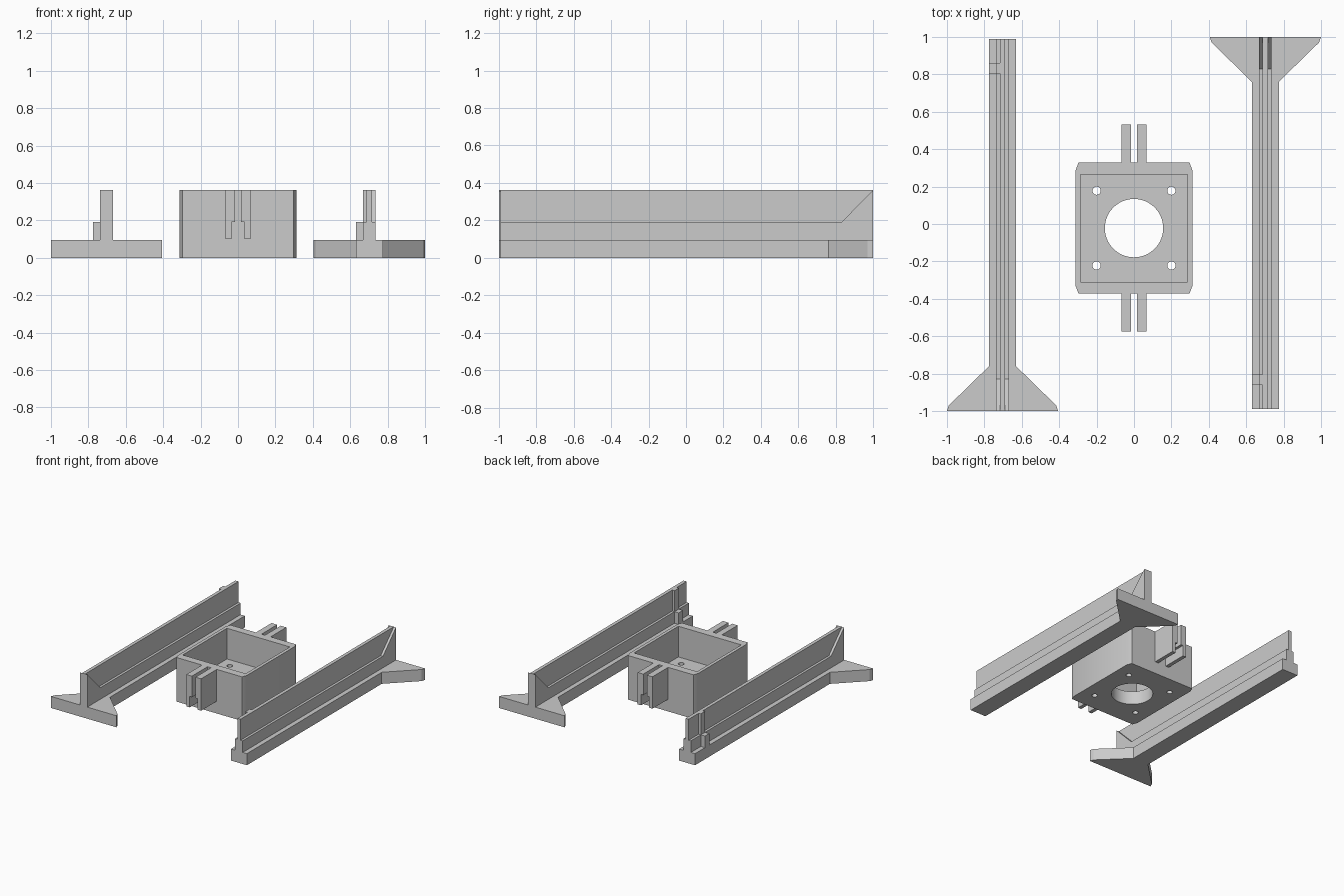
import bpy, bmesh
from mathutils import Vector

cube = bpy.data.objects.get("Cube")
if cube:
    bpy.data.objects.remove(cube, do_unlink=True)

grey = bpy.data.materials.new("light_grey")
grey.use_nodes = True
GREY = (0.6, 0.6, 0.6, 1)
grey.diffuse_color = GREY
grey.node_tree.nodes["Principled BSDF"].inputs["Base Color"].default_value = GREY

BASE, STEP, TOP = 0.095, 0.19, 0.362     # shared heights of rails and clips
AXES = {"x": (1, 2, 0), "y": (0, 2, 1), "z": (0, 1, 2)}


def prism(bm, outline, axis, start, end):
    """Extrude a flat outline along one axis."""
    u, v, w = AXES[axis]

    def point(p):
        co = Vector((0, 0, 0))
        co[u], co[v], co[w] = p[0], p[1], start
        return bm.verts.new(co)

    face = bm.faces.new([point(p) for p in outline])
    moved = bmesh.ops.extrude_face_region(bm, geom=[face])["geom"]
    shift = Vector((0, 0, 0))
    shift[w] = end - start
    bmesh.ops.translate(bm, vec=shift, verts=[g for g in moved if isinstance(g, bmesh.types.BMVert)])


def rect(a, b, c, d):
    return [(a, c), (b, c), (b, d), (a, d)]


def finish(bm, name):
    bmesh.ops.recalc_face_normals(bm, faces=bm.faces[:])
    mesh = bpy.data.meshes.new(name)
    bm.to_mesh(mesh)
    bm.free()
    mesh.materials.append(grey)
    obj = bpy.data.objects.new(name, mesh)
    bpy.context.collection.objects.link(obj)
    return obj


def rail(name, x, flip):
    """Stepped rail with a flared foot, end gussets and a stop on its -x side."""
    wide, mid, web = 0.072, 0.034, 0.014
    bm = bmesh.new()
    # Stepped section
    half = [(wide, 0), (wide, BASE), (mid, BASE), (mid, STEP), (web, STEP), (web, TOP)]
    prism(bm, half + [(-a, b) for a, b in reversed(half)], "y", -1, 0.99)
    for s in (-1, 1):
        # Foot wing
        wing = [(wide, -1), (0.297, -1), (0.287, -0.97), (wide, -0.76)]
        prism(bm, [(s * a, b) for a, b in wing], "z", 0, BASE)
        # Sloped gusset beside the web
        prism(bm, [(-1, STEP), (-0.83, STEP), (-1, TOP)], "x", s * web, s * mid)
    # Stop
    prism(bm, [(-wide, BASE), (-mid, BASE), (-mid, STEP), (-web, STEP), (-web, TOP),
               (-mid, TOP), (-mid, STEP), (-wide, STEP)][:3] + [(-wide, STEP)], "y", 0.805, 0.86)
    prism(bm, rect(-mid, -web, STEP, TOP), "y", 0.805, 0.86)
    for v in bm.verts:
        v.co.y *= flip
        v.co.x += x
    return finish(bm, name)


rail("right_rail", -0.703, 1)
rail("left_rail", 0.702, -1)

# Centre box with bevelled corners
MID_Y = -0.022
bm = bmesh.new()
corner = [(0.312, 0.31), (0.297, 0.35)]
outline = corner + [(-a, b) for a, b in reversed(corner)]
outline += [(-a, -b) for a, b in outline]
prism(bm, [(a, b + MID_Y) for a, b in outline], "z", 0, TOP)
box = finish(bm, "centre_box")


def cut(target, cutter):
    cutter.hide_render = True
    mod = target.modifiers.new("cut", "BOOLEAN")
    mod.operation = "DIFFERENCE"
    mod.solver = "EXACT"
    mod.object = cutter
    bpy.context.view_layer.objects.active = target
    bpy.ops.object.modifier_apply(modifier=mod.name)
    bpy.data.objects.remove(cutter, do_unlink=True)


# Open cavity
bm = bmesh.new()
prism(bm, rect(-0.286, 0.286, MID_Y - 0.287, MID_Y + 0.287), "z", 0.11, 0.5)
cut(box, finish(bm, "cavity_cutter"))

# Large bore and four screw holes through the floor
holes = [(0, 0, 0.156, 64)] + [(x, y, 0.022, 24) for x in (-0.2, 0.2) for y in (-0.2, 0.2)]
for x, y, radius, sides in holes:
    bpy.ops.mesh.primitive_cylinder_add(vertices=sides, radius=radius, depth=0.4,
                                        location=(x, MID_Y + y, 0.05))
    cut(box, bpy.context.object)

# Clip prongs whose slot follows the rail section
for name, s in (("front", -1), ("back", 1)):
    bm = bmesh.new()
    for side in (-1, 1):
        prong = [(0.067, 0.1), (0.067, TOP), (0.016, TOP), (0.016, STEP), (0.036, STEP), (0.036, 0.1)]
        prism(bm, [(side * a, b) for a, b in prong], "y", MID_Y + s * 0.35, MID_Y + s * 0.553)
    finish(bm, name + "_clip")

# Crisp edges, smooth bores
bpy.ops.object.select_all(action="DESELECT")
box.select_set(True)
bpy.context.view_layer.objects.active = box
bpy.ops.object.shade_smooth_by_angle()
